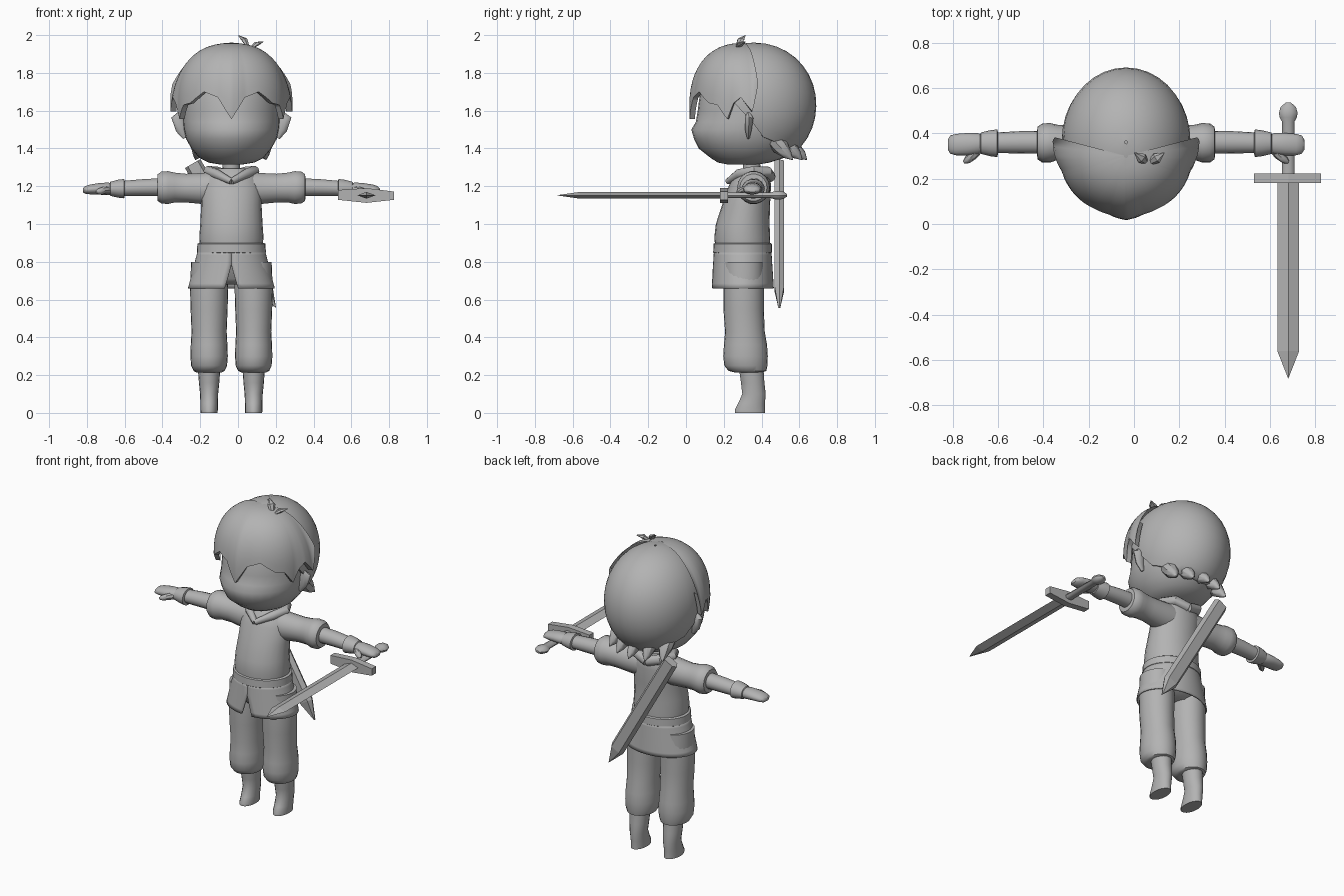
import bpy, bmesh, math
from mathutils import Vector

CX = -0.035  # symmetry plane of the body
grey = bpy.data.materials.new("plain_grey")
grey.diffuse_color = (0.45, 0.45, 0.45, 1)


def finish(name, bm, smooth=True, angle=40):
    bmesh.ops.recalc_face_normals(bm, faces=bm.faces)
    me = bpy.data.meshes.new(name)
    bm.to_mesh(me)
    bm.free()
    ob = bpy.data.objects.new(name, me)
    bpy.context.collection.objects.link(ob)
    me.materials.append(grey)
    if smooth:
        bpy.ops.object.select_all(action='DESELECT')
        ob.select_set(True)
        bpy.context.view_layer.objects.active = ob
        bpy.ops.object.shade_smooth_by_angle(angle=math.radians(angle))
    return ob


def skin(name, rings, closed=True, caps=True, smooth=True, angle=40):
    """Bridge successive rings of points."""
    bm = bmesh.new()
    vs = [[bm.verts.new(p) for p in r] for r in rings]
    n = len(vs[0])
    for a, b in zip(vs, vs[1:]):
        for i in range(n if closed else n - 1):
            j = (i + 1) % n
            bm.faces.new((a[i], a[j], b[j], b[i]))
    if caps:
        bm.faces.new(vs[0])
        bm.faces.new(vs[-1])
    return finish(name, bm, smooth, angle)


def circle(n):
    return [(math.cos(2 * math.pi * i / n), math.sin(2 * math.pi * i / n)) for i in range(n)]


def loft_z(name, rings, cx=CX, n=24, angle=40):
    """rings: z, centre y, half width x, half depth y"""
    return skin(name, [[(cx + rx * c, cy + ry * s, z) for c, s in circle(n)]
                       for z, cy, rx, ry in rings], angle=angle)


def loft_arm(name, side, rings, n=18):
    """rings: distance from the body axis, centre y, centre z, half y, half z"""
    return skin(name, [[(CX + side * d, cy + ry * c, cz + rz * s) for c, s in circle(n)]
                       for d, cy, cz, ry, rz in rings])


def tube(name, pts, radii, n=10, smooth=True, flat=1.0):
    pts = [Vector(p) for p in pts]
    rings = []
    for i, p in enumerate(pts):
        t = (pts[min(i + 1, len(pts) - 1)] - pts[max(i - 1, 0)]).normalized()
        ref = Vector((0, 0, 1)) if abs(t.z) < 0.9 else Vector((0, 1, 0))
        u = t.cross(ref).normalized()
        v = u.cross(t)
        rings.append([p + (u * c + v * s * flat) * radii[i] for c, s in circle(n)])
    return skin(name, rings, smooth=smooth)


def lerp(table, x):
    for (a, p), (b, q) in zip(table, table[1:]):
        if x <= b:
            return p + (q - p) * (x - a) / (b - a)
    return table[-1][1]


def hair_shell(name, cy, cz, r, power, hem, phis, closed, flare, ridge, steps=14):
    """Rounded dome whose lower edge height follows the hem table by angle."""
    rings = []
    for k in range(steps + 2):
        ring = []
        for deg in phis:
            dz = (lerp(hem, abs(deg)) - cz) / r[2]
            low = math.copysign(math.asin(abs(dz) ** (power / 2)), dz)
            f = max(k - 1, 0) / steps
            th = low + (math.radians(89) - low) * f
            h = math.cos(th) ** (2 / power)
            v = math.copysign(abs(math.sin(th)) ** (2 / power), th)
            h *= 1 + flare * (1 - f) ** 3 * max(0, abs(deg) - 75) / 25
            h *= 1 + ridge * max(0, 1 - abs(deg) / 15) * (1 - f)
            if k == 0:
                h *= 0.9  # inward lip under the hem
            a = math.radians(deg)
            ring.append((CX + r[0] * h * math.sin(a), cy - r[1] * h * math.cos(a), cz + r[2] * v))
        rings.append(ring)
    return skin(name, rings, closed=closed, caps=False, angle=50)


# Head, neck and ears
loft_z("head", [(1.315, .30, .06, .08), (1.325, .305, .12, .135), (1.35, .325, .17, .195),
                (1.40, .32, .212, .253), (1.45, .328, .24, .285), (1.50, .335, .252, .307),
                (1.54, .352, .257, .30), (1.60, .36, .258, .298), (1.70, .365, .255, .29),
                (1.85, .365, .19, .22), (1.92, .37, .08, .10)], n=32, angle=60)
loft_z("neck", [(1.22, .355, .05, .05), (1.34, .345, .045, .045)], n=16)
for s in (-1, 1):
    tube("ear", [(CX + s * .245, .33, 1.455), (CX + s * .265, .33, 1.50),
                 (CX + s * .28, .335, 1.56), (CX + s * .255, .335, 1.61)],
         [.012, .03, .038, .012], flat=.6)

# Hair: back dome, front fringe and nape spikes
hair_shell("back_hair", .36, 1.63, (.285, .33, .33), 2.05,
           [(0, 1.76), (55, 1.74), (85, 1.56), (100, 1.46), (140, 1.39), (180, 1.37)],
           [i * 10 - 180 for i in range(36)], True, 0, 0)
hair_shell("front_hair", .30, 1.63, (.293, .268, .328), 2.35,
           [(0, 1.555), (14, 1.67), (30, 1.70), (48, 1.64), (60, 1.63), (72, 1.555),
            (80, 1.64), (88, 1.67), (100, 1.595), (106, 1.74)],
           [i * 2 - 106 for i in range(107)], False, .12, .06)
for dx, back, tip in ((-.17, .50, .565), (-.09, .545, .615), (0, .555, .64), (.09, .545, .615), (.17, .50, .565)):
    x = CX + dx
    tube("nape_spike", [(x, back - .06, 1.47), (x, back, 1.41), (x * 1.05, tip - .025, 1.365), (x * 1.1, tip, 1.34)],
         [.04, .045, .024, .002], n=8)

# Sprout on the crown
for name, tip, mid in (("sprout_leaf_left", (0, .315, 2.0), (.035, .29, 1.975)),
                       ("sprout_leaf_right", (.135, .315, 1.965), (.10, .29, 1.955))):
    tube(name, [(.06, .265, 1.925), mid, tip], [.008, .024, .001], n=6, smooth=False, flat=.5)

# Tunic body, collar and belt
loft_z("tunic_body", [(.87, .30, .165, .145), (.93, .298, .170, .148), (1.0, .30, .165, .142),
                      (1.1, .318, .160, .127), (1.2, .338, .160, .112), (1.26, .35, .135, .095),
                      (1.295, .355, .08, .065)])
loft_z("belt", [(.845, .30, .176, .150), (.85, .30, .183, .156), (.895, .30, .180, .154),
                (.90, .30, .172, .148)], n=32)
for s in (-1, 1):
    tube("collar", [(CX + s * d, y, z) for d, y, z in
                    ((0, .445, 1.25), (.08, .43, 1.275), (.12, .36, 1.28),
                     (.08, .28, 1.265), (0, .222, 1.225))], [.03, .03, .028, .026, .016], n=10)

# Tunic skirt with a front slit
rings = []
for i in range(9):
    f = i / 8
    z = .86 - .20 * f
    slit = math.asin(.036 / .23) * max(0, (.785 - z) / .125) + .001
    ring = []
    for k in range(49):
        a = slit + (2 * math.pi - 2 * slit) * k / 48
        ring.append((CX + (.178 + .052 * f) * math.sin(a),
                     .30 - (.152 + .013 * f) * math.cos(a), z))
    rings.append(ring)
skirt = skin("tunic_skirt", rings, closed=False, caps=False)
solid = skirt.modifiers.new("thickness", 'SOLIDIFY')
solid.thickness = .008
loft_z("hips", [(.68, .305, .12, .07), (.71, .305, .17, .11), (.85, .30, .165, .14)])

for s in (-1, 1):
    # Legs and boots
    x = CX + s * .118
    loft_z("trouser_leg", [(.215, .33, .068, .075), (.222, .325, .082, .10), (.25, .317, .095, .114),
                           (.30, .315, .099, .118), (.36, .315, .097, .114), (.43, .312, .093, .105),
                           (.55, .305, .098, .107), (.66, .305, .101, .107), (.80, .305, .095, .107)], cx=x)
    loft_z("boot", [(0, .338, .045, .081), (.015, .338, .046, .081), (.05, .347, .046, .072),
                    (.10, .36, .048, .063), (.16, .353, .054, .063), (.24, .345, .06, .066)], cx=x, n=18)
    # Sleeve, forearm, cuff and hand
    loft_arm("sleeve", s, [(.06, .35, 1.19, .085, .09), (.16, .355, 1.188, .08, .083),
                           (.24, .36, 1.19, .074, .077), (.30, .36, 1.193, .077, .080),
                           (.335, .358, 1.193, .087, .088), (.37, .357, 1.193, .086, .086),
                           (.39, .357, 1.193, .072, .072), (.392, .357, 1.193, .055, .055)])
    loft_arm("forearm", s, [(.37, .36, 1.195, .05, .048), (.47, .36, 1.193, .049, .045),
                            (.58, .358, 1.188, .045, .04)])
    loft_arm("glove_cuff", s, [(.565, .356, 1.187, .05, .045), (.568, .356, 1.187, .061, .052),
                               (.60, .356, 1.187, .057, .048), (.64, .356, 1.186, .047, .038),
                               (.645, .356, 1.186, .035, .03)])
    loft_arm("hand", s, [(.63, .356, 1.186, .036, .03), (.655, .354, 1.186, .047, .034),
                         (.70, .352, 1.186, .049, .031), (.75, .35, 1.183, .047, .026),
                         (.775, .35, 1.18, .04, .02), (.786, .35, 1.178, .022, .01)])
    tube("thumb", [(CX + s * d, y, z) for d, y, z in
                   ((.65, .335, 1.18), (.675, .302, 1.178), (.70, .282, 1.172), (.715, .272, 1.168))],
         [.024, .02, .017, .007], n=8)

# Sword held in one hand
SX, SZ = .68, 1.152
skin("sword_blade", [[(SX + w, y, SZ), (SX, y, SZ + t), (SX - w, y, SZ), (SX, y, SZ - t)]
                     for y, w, t in ((.20, .048, .018), (-.56, .048, .018), (-.68, .001, .001))],
     smooth=False)
guard = [(.53, 1.18), (.53, 1.128), (.68, 1.112), (.825, 1.128), (.825, 1.172), (.68, 1.19)]
skin("sword_guard", [[(x, y, z) for x, z in guard] for y in (.18, .223)], smooth=False)
tube("sword_grip", [(SX, y, SZ) for y in (.21, .45, .47, .49, .515, .535)],
     [.027, .027, .038, .041, .034, .012], n=10, flat=.6)

# Scabbard slung across the back
top, end = Vector((-.24, 0, 1.32)), Vector((.2, 0, .557))
along = (end - top).normalized()
across = Vector((-along.z, 0, along.x))
section = [(-.047, 0), (-.03, .026), (.03, .026), (.047, 0), (.03, -.026), (-.03, -.026)]
skin("scabbard", [[top + along * d + across * (a * k) + Vector((0, .494 + b * m, 0)) for a, b in section]
                  for d, k, m in ((0, 1, 1), (.76, 1, 1), ((end - top).length, .03, .2))], smooth=False)
